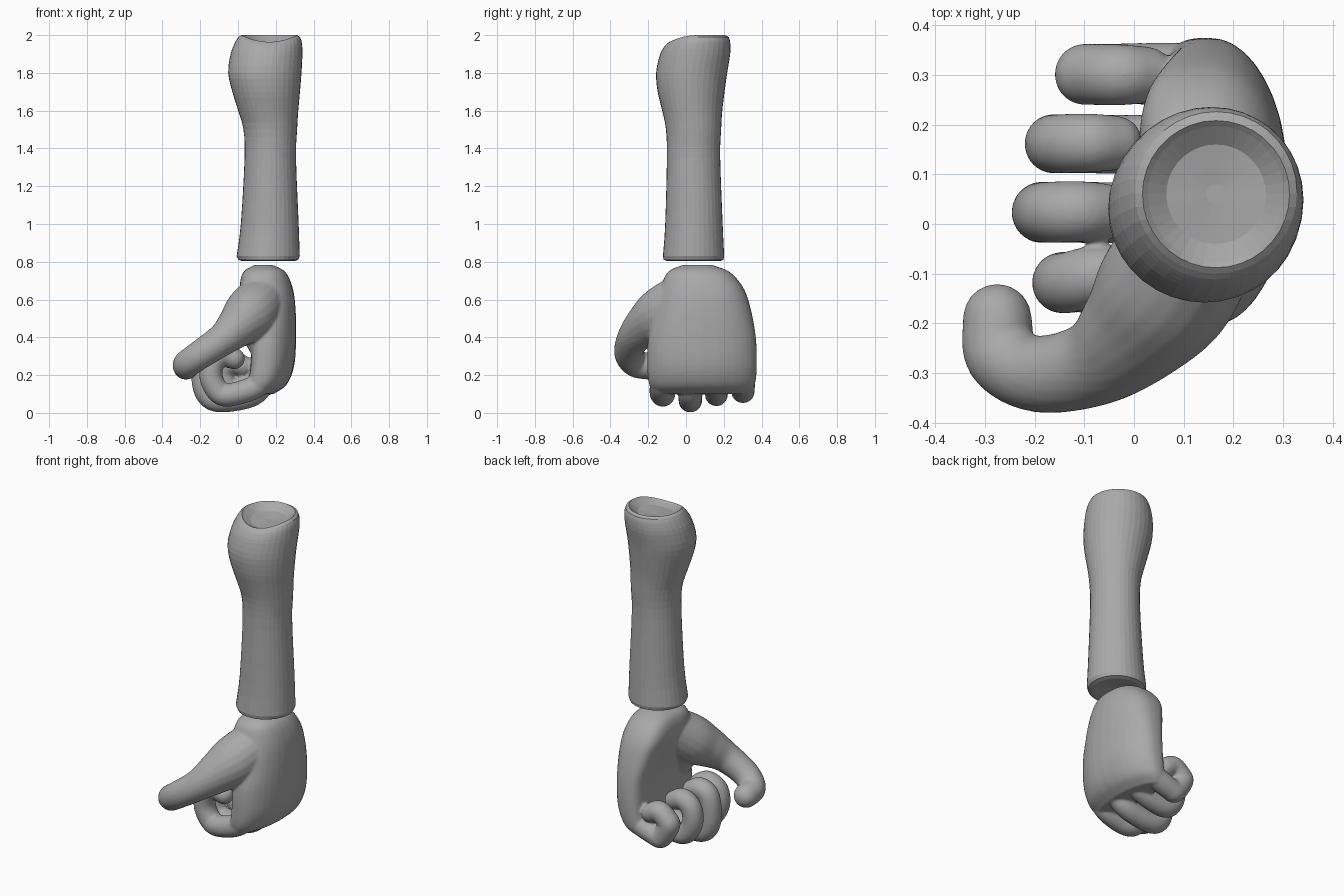
import bpy, bmesh, math
from mathutils import Vector

cube = bpy.data.objects.get("Cube")
if cube:
    bpy.data.objects.remove(cube)

grey = bpy.data.materials.new("plain_grey")
grey.use_nodes = True
tone = (0.4, 0.4, 0.4, 1)
grey.diffuse_color = tone
grey.node_tree.nodes["Principled BSDF"].inputs["Base Color"].default_value = tone


def skin(bm, rings):
    """Join rings of points into a closed tube."""
    loops = [[bm.verts.new(p) for p in ring] for ring in rings]
    n = len(loops[0])
    for a, b in zip(loops, loops[1:]):
        for i in range(n):
            j = (i + 1) % n
            bm.faces.new((a[i], a[j], b[j], b[i]))
    bm.faces.new(loops[0][::-1])
    bm.faces.new(loops[-1])


def finish(bm, name):
    bmesh.ops.recalc_face_normals(bm, faces=bm.faces)
    mesh = bpy.data.meshes.new(name)
    bm.to_mesh(mesh)
    bm.free()
    mesh.materials.append(grey)
    obj = bpy.data.objects.new(name, mesh)
    bpy.context.collection.objects.link(obj)
    return obj


def section(z, cx, cy, hx, hy, dip=0, power=2, bend=0, n=36):
    """Rounded cross-section, optionally squared, bent, or dipping at the front."""
    ring = []
    for i in range(n):
        a = 2 * math.pi * i / n
        c, s = math.cos(a), math.sin(a)
        u = math.copysign(abs(c) ** (2 / power), c)
        v = math.copysign(abs(s) ** (2 / power), s)
        ring.append((cx + hx * u - bend * (hy * v) ** 2, cy + hy * v,
                     z - dip * max(0, -v) ** 2))
    return ring


def spline(keys, steps=6):
    """Smooth curve through keys of any dimension."""
    k = [Vector(p) for p in keys]
    k = [2 * k[0] - k[1]] + k + [2 * k[-1] - k[-2]]
    out = []
    for a, b, c, d in zip(k, k[1:], k[2:], k[3:]):
        for i in range(steps):
            t = i / steps
            out.append(b + (c - a) * (t / 2) + (2 * a - 5 * b + 4 * c - d) * (t * t / 2)
                       + (3 * b - a - 3 * c + d) * (t ** 3 / 2))
    return out + [k[-2]]


def digit(bm, keys, side, n=20):
    """Round-ended tube through (x, y, z, radius) keys."""
    pts = spline(keys)
    pos = [p.to_3d() for p in pts]
    rad = [p[3] for p in pts]
    caps = [math.radians(d) for d in (12, 30, 50, 70)]
    first, last = (pos[0] - pos[1]).normalized(), (pos[-1] - pos[-2]).normalized()
    stations = [(pos[0] + first * rad[0] * math.cos(a), -first, rad[0] * math.sin(a)) for a in caps]
    for i, p in enumerate(pos):
        t = pos[min(i + 1, len(pos) - 1)] - pos[max(i - 1, 0)]
        stations.append((p, t.normalized(), rad[i]))
    stations += [(pos[-1] + last * rad[-1] * math.cos(a), last, rad[-1] * math.sin(a))
                 for a in reversed(caps)]
    rings = []
    for p, t, r in stations:
        e = (side - t * side.dot(t)).normalized()
        f = t.cross(e)
        rings.append([p + r * (e * math.cos(2 * math.pi * i / n) + f * math.sin(2 * math.pi * i / n))
                      for i in range(n)])
    skin(bm, rings)


# Forearm: z, centre x, centre y, half width, half depth, front dip
bm = bmesh.new()
arm_keys = [
    (0.83, 0.16, 0.04, 0.167, 0.162, 0),
    (1.0, 0.168, 0.042, 0.153, 0.152, 0),
    (1.35, 0.171, 0.04, 0.136, 0.141, 0),
    (1.5, 0.171, 0.04, 0.142, 0.146, 0),
    (1.6, 0.16, 0.033, 0.159, 0.159, 0),
    (1.7, 0.149, 0.027, 0.179, 0.177, 0),
    (1.8, 0.142, 0.03, 0.194, 0.188, 0),
    (1.9, 0.151, 0.047, 0.19, 0.187, 0.01),
    (1.96, 0.161, 0.058, 0.177, 0.176, 0.025),
    (1.99, 0.165, 0.063, 0.163, 0.163, 0.035),
]
arm = [section(*p) for p in spline(arm_keys, 3)]
base = [section(z, 0.16, 0.04, h, h) for z, h in ((0.815, 0.03), (0.803, 0.137), (0.81, 0.158))]
dish = [section(z, 0.165, 0.06, h, h, dip)
        for z, h, dip in ((2.0, 0.148, 0.036), (1.99, 0.137, 0.034), (1.962, 0.1, 0.015), (1.95, 0.02, 0))]
skin(bm, base + arm + dish)
finish(bm, "forearm")

# Palm block: z, centre x, centre y, half thickness, half width
bm = bmesh.new()
palm_keys = [
    (0.783, 0.135, 0.06, 0.05, 0.08),
    (0.745, 0.14, 0.068, 0.112, 0.165),
    (0.66, 0.15, 0.085, 0.14, 0.22),
    (0.55, 0.17, 0.088, 0.135, 0.255),
    (0.4, 0.19, 0.085, 0.118, 0.285),
    (0.25, 0.185, 0.085, 0.113, 0.29),
    (0.15, 0.158, 0.085, 0.1, 0.28),
    (0.1, 0.125, 0.085, 0.065, 0.25),
]
skin(bm, [section(*p, power=2.7, bend=0.55) for p in spline(palm_keys, 4)])

# Fingers: knuckle y, tip y, outer x, lowest z, top z, radius
for y0, y1, out, low, top, r in (
        (-0.13, -0.105, -0.203, 0.03, 0.37, 0.062),
        (0.022, 0.025, -0.244, 0.0, 0.39, 0.062),
        (0.16, 0.163, -0.218, 0.033, 0.37, 0.06),
        (0.302, 0.3, -0.158, 0.048, 0.33, 0.062)):
    ym = (y0 + y1) / 2
    digit(bm, [
        (0.165, y0, 0.21, r * 0.8),
        (0.1, y0, low + r + 0.05, r),
        (-0.01, y0, low + r + 0.01, r),
        (out + r + 0.05, ym, low + r + 0.01, r),
        (out + r, ym, low + r + 0.09, r),
        (out + r + 0.01, ym, top - r - 0.04, r),
        (out + r + 0.065, y1, top - r, r),
        (out + r + 0.12, y1, top - r - 0.02, r * 0.93),
    ], Vector((0, 1, 0)))

# Thumb with its fleshy base
digit(bm, [
    (0.14, 0.0, 0.62, 0.13),
    (0.065, -0.13, 0.525, 0.142),
    (-0.005, -0.22, 0.455, 0.114),
    (-0.08, -0.28, 0.39, 0.088),
    (-0.19, -0.302, 0.315, 0.078),
    (-0.266, -0.265, 0.262, 0.074),
    (-0.275, -0.19, 0.245, 0.07),
], Vector((0.3, 0.2, 1)))

# Web of flesh between thumb and palm
digit(bm, [
    (0.09, -0.02, 0.56, 0.09),
    (0.1, -0.09, 0.46, 0.095),
    (0.15, -0.1, 0.34, 0.085),
], Vector((0, 1, 0)))

hand = finish(bm, "hand")
# Fuse palm, fingers and thumb into one soft surface
fuse = hand.modifiers.new("fuse", "REMESH")
fuse.mode = "VOXEL"
fuse.voxel_size = 0.007
soften = hand.modifiers.new("soften", "SMOOTH")
soften.factor = 0.5
soften.iterations = 10
bpy.ops.object.select_all(action="DESELECT")
hand.select_set(True)
bpy.context.view_layer.objects.active = hand
for name in ("fuse", "soften"):
    bpy.ops.object.modifier_apply(modifier=name)
bpy.ops.object.shade_smooth()
